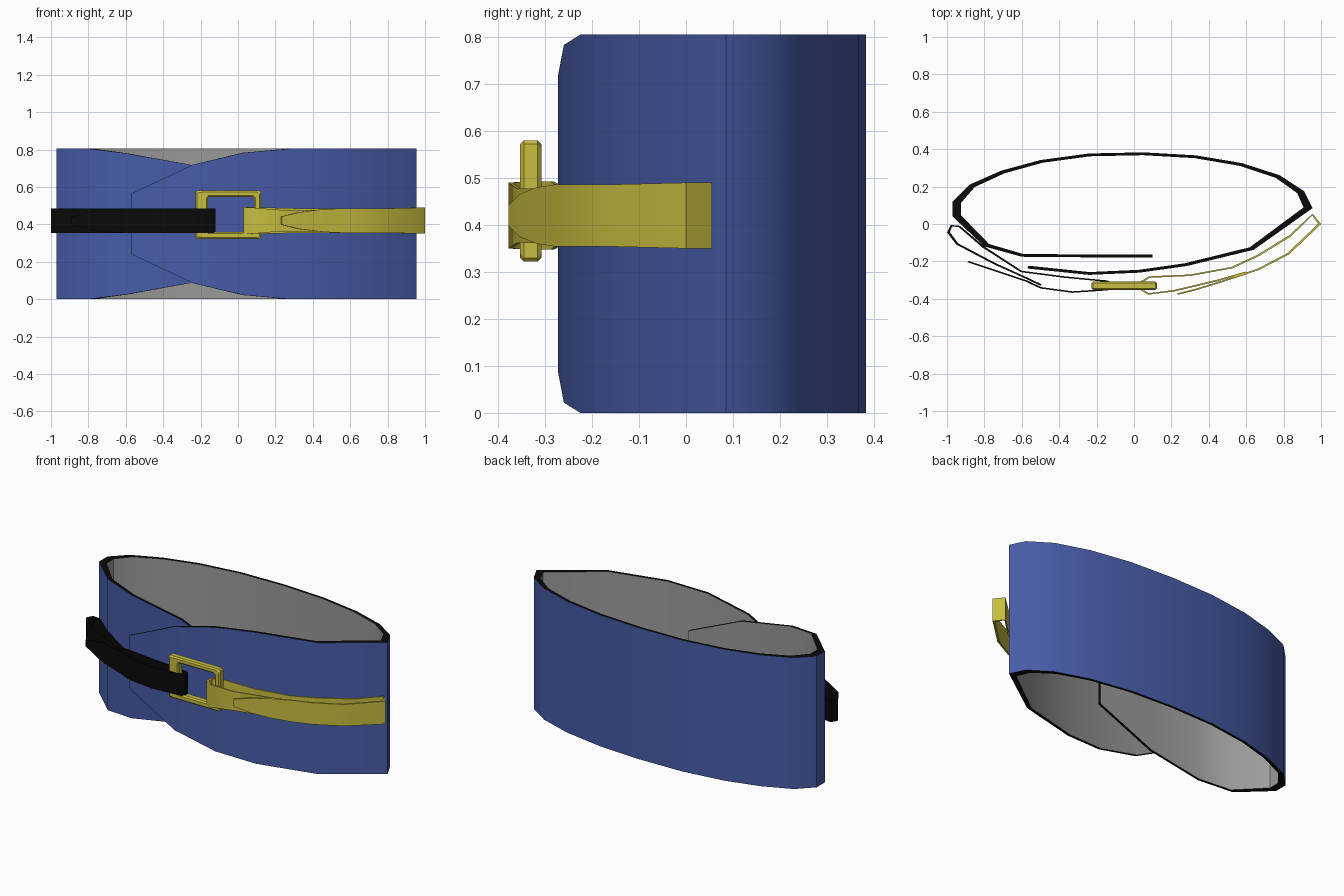
import bpy, bmesh
from mathutils import Vector

if "Cube" in bpy.data.objects:
    bpy.data.objects.remove(bpy.data.objects["Cube"])


def material(name, rgb):
    m = bpy.data.materials.new(name)
    m.diffuse_color = (*rgb, 1)
    m.use_nodes = True
    m.node_tree.nodes["Principled BSDF"].inputs["Base Color"].default_value = m.diffuse_color
    return m


BLUE = material("blue_fabric", (0.064, 0.107, 0.39))
GREY = material("grey_lining", (0.33, 0.33, 0.33))
BLACK = material("black_webbing", (0.003, 0.003, 0.003))
YELLOW = material("yellow_webbing", (0.57, 0.51, 0.05))


def finish(name, bm, mats, angle=0.7):
    bmesh.ops.recalc_face_normals(bm, faces=bm.faces[:])
    me = bpy.data.meshes.new(name)
    bm.to_mesh(me)
    bm.free()
    for m in mats:
        me.materials.append(m)
    ob = bpy.data.objects.new(name, me)
    bpy.context.collection.objects.link(ob)
    bpy.ops.object.select_all(action='DESELECT')
    ob.select_set(True)
    bpy.context.view_layer.objects.active = ob
    bpy.ops.object.shade_smooth_by_angle(angle=angle)
    return ob


def ribbon(name, stations, tx, ty, side, mats):
    """Upright band along (x, y, z0, z1) stations, thickened to one side.
    Slots: 0 outside, 1 inside, 2 edges."""
    bm = bmesh.new()
    pts = [Vector(s[:2]) for s in stations]
    rings = []
    for i, (x, y, z0, z1) in enumerate(stations):
        d = Vector((0, 0))
        if i > 0:
            d += (pts[i] - pts[i - 1]).normalized()
        if i < len(pts) - 1:
            d += (pts[i + 1] - pts[i]).normalized()
        d.normalize()
        xi, yi = x + side * d.y * tx, y - side * d.x * ty
        rings.append([bm.verts.new(c) for c in
                      ((x, y, z0), (x, y, z1), (xi, yi, z1), (xi, yi, z0))])
    for a, b in zip(rings, rings[1:]):
        for k, slot in enumerate((0, 2, 1, 2)):
            f = bm.faces.new((a[k], a[(k + 1) % 4], b[(k + 1) % 4], b[k]))
            f.material_index = slot
    for r in (rings[0], rings[-1]):
        bm.faces.new(r).material_index = 2
    return finish(name, bm, mats)


# wrap-around belt: left flap inside, round the back, right flap outside
TOP = 0.805
wrap = [(0.10, -0.178, 0.24), (-0.26, -0.178, 0.085), (-0.60, -0.175, 0.025),
        (-0.80, -0.12, 0), (-0.97, 0.04, 0), (-0.97, 0.12, 0),
        (-0.88, 0.21, 0), (-0.71, 0.285, 0), (-0.50, 0.342, 0),
        (-0.24, 0.377, 0), (0.05, 0.383, 0), (0.33, 0.367, 0),
        (0.58, 0.325, 0), (0.78, 0.26, 0), (0.91, 0.175, 0),
        (0.955, 0.085, 0), (0.64, -0.138, 0), (0.28, -0.225, 0),
        (0.03, -0.26, 0.022), (-0.24, -0.272, 0.085), (-0.57, -0.238, 0.24)]
ribbon("belt_body", [(x, y, z, TOP - z) for x, y, z in wrap],
       0.05, 0.015, 1, (BLUE, GREY, BLACK))


# straps: looped round the buckle bar, folded at the side, pointed tail outside
def strap(name, path, side, mat):
    st = []
    for p in path:
        h = p[2] if len(p) > 2 else 0.066
        st.append((p[0], p[1], 0.42 - h, 0.42 + h))
    ribbon(name, st, 0.016, 0.008, side, (mat, mat, mat))


strap("left_strap",
      [(-0.89, -0.205, 0.02), (-0.74, -0.255, 0.06), (-0.58, -0.308),
       (-0.50, -0.345), (-0.33, -0.368), (-0.14, -0.355), (-0.12, -0.34),
       (-0.12, -0.315), (-0.14, -0.302), (-0.37, -0.28), (-0.60, -0.25),
       (-0.80, -0.12), (-0.93, -0.01), (-0.98, -0.005), (-1.0, -0.045),
       (-0.95, -0.11), (-0.75, -0.215), (-0.58, -0.292), (-0.50, -0.33)],
      -1, BLACK)
strap("right_strap",
      [(0.235, -0.378, 0.022), (0.33, -0.355, 0.045), (0.45, -0.318, 0.06),
       (0.57, -0.279), (0.67, -0.245), (0.83, -0.162), (1.0, 0.0, 0.07),
       (0.955, 0.055, 0.07), (0.83, -0.06), (0.66, -0.165), (0.52, -0.23),
       (0.30, -0.27), (0.08, -0.28, 0.072), (0.03, -0.31, 0.072),
       (0.03, -0.35, 0.072), (0.075, -0.378, 0.07), (0.22, -0.36, 0.058),
       (0.45, -0.305, 0.058), (0.60, -0.262, 0.06)], -1, YELLOW)


# buckle: chamfered rectangular frame
def rect(x0, x1, z0, z1):
    return [(x0, z0), (x1, z0), (x1, z1), (x0, z1)]


outer = rect(-0.227, 0.122, 0.322, 0.58)
inner = rect(-0.16, 0.085, 0.358, 0.547)
bm = bmesh.new()
loops = [[bm.verts.new((x, y, z)) for x, z in r]
         for r, y in ((outer, -0.353), (outer, -0.308), (inner, -0.308), (inner, -0.353))]
for k in range(4):
    a, b = loops[k], loops[(k + 1) % 4]
    for i in range(4):
        j = (i + 1) % 4
        bm.faces.new((a[i], a[j], b[j], b[i]))
bmesh.ops.bevel(bm, geom=bm.edges[:], offset=0.008, segments=1, affect='EDGES')
finish("buckle", bm, (YELLOW,), 0.5)
